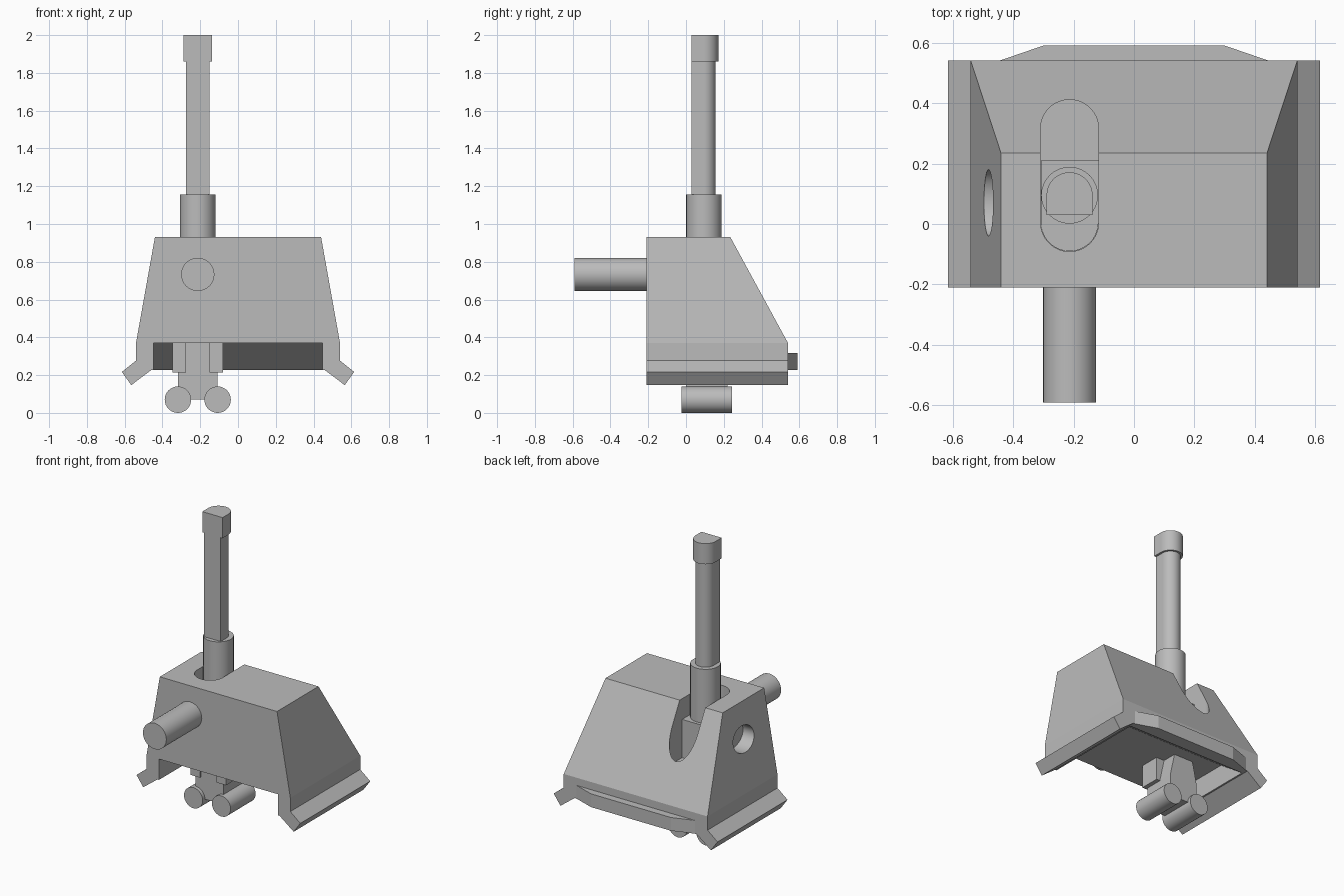
import bpy, bmesh
from math import sin, cos, pi, radians
from mathutils import Matrix, Vector

cube = bpy.data.objects.get("Cube")
if cube:
    bpy.data.objects.remove(cube, do_unlink=True)

grey = bpy.data.materials.new("plain_grey")
grey.use_nodes = True
grey.diffuse_color = (0.5, 0.5, 0.5, 1)
grey.node_tree.nodes["Principled BSDF"].inputs["Base Color"].default_value = (0.5, 0.5, 0.5, 1)

GUN_X, GUN_Y = -0.213, 0.095


def make(name, bm):
    bmesh.ops.recalc_face_normals(bm, faces=bm.faces[:])
    mesh = bpy.data.meshes.new(name)
    bm.to_mesh(mesh)
    bm.free()
    ob = bpy.data.objects.new(name, mesh)
    bpy.context.collection.objects.link(ob)
    mesh.materials.append(grey)
    return ob


def smooth(ob):
    bpy.ops.object.select_all(action='DESELECT')
    ob.select_set(True)
    bpy.context.view_layer.objects.active = ob
    bpy.ops.object.shade_smooth_by_angle(angle=radians(30))


def extrude(name, profile, axis, start, end):
    """Prism from a 2D profile: (x, y) for axis z, (x, z) for y, (y, z) for x."""
    place = {'x': lambda a, b, t: (t, a, b),
             'y': lambda a, b, t: (a, t, b),
             'z': lambda a, b, t: (a, b, t)}[axis]
    bm = bmesh.new()
    face = bm.faces.new([bm.verts.new(place(a, b, start)) for a, b in profile])
    new = bmesh.ops.extrude_face_region(bm, geom=[face])['geom']
    shift = Vector(place(0, 0, end - start))
    bmesh.ops.translate(bm, vec=shift, verts=[v for v in new if isinstance(v, bmesh.types.BMVert)])
    return make(name, bm)


def arc(cx, cy, rx, ry, a0=0, a1=360, n=32):
    full = a1 - a0 == 360
    return [(cx + rx * cos(radians(a0 + (a1 - a0) * i / n)),
             cy + ry * sin(radians(a0 + (a1 - a0) * i / n))) for i in range(n if full else n + 1)]


def cut(ob, cutter):
    mod = ob.modifiers.new("cut", 'BOOLEAN')
    mod.operation, mod.solver, mod.object = 'DIFFERENCE', 'EXACT', cutter
    bpy.ops.object.select_all(action='DESELECT')
    bpy.context.view_layer.objects.active = ob
    ob.select_set(True)
    bpy.ops.object.modifier_apply(modifier=mod.name)
    bpy.data.objects.remove(cutter, do_unlink=True)


# Housing: tapered block with a sloping back
bm = bmesh.new()
for s in (-1, 1):
    for x, y, z in ((.54, -.21, .37), (.54, .54, .37), (.44, -.21, .93), (.44, .235, .93)):
        bm.verts.new((s * x, y, z))
bmesh.ops.convex_hull(bm, input=bm.verts[:])
bmesh.ops.dissolve_limit(bm, angle_limit=0.01, verts=bm.verts[:], edges=bm.edges[:])
housing = make("housing", bm)

# Round-ended slot for the gun, and a sight opening in the right side
slot = arc(GUN_X, .315, .096, .096, 0, 180) + arc(GUN_X, .005, .096, .096, 180, 360)
cut(housing, extrude("slot_cutter", slot, 'z', .53, 1.1))
cut(housing, extrude("sight_cutter", arc(.07, .70, .11, .085), 'x', -.7, -.40))
smooth(housing)

# Side skirts with splayed flanges
for side, s in (("left", 1), ("right", -1)):
    skirt = [(.54, .37), (.54, .277), (.615, .217), (.565, .147), (.458, .228), (.447, .228), (.447, .37)]
    extrude(side + "_skirt", [(s * x, z) for x, z in skirt], 'y', -.21, .54)

# Back sill with a sloped inner face, and the bar behind it
extrude("back_sill", [(.30, .37), (.54, .37), (.54, .228), (.50, .228)], 'x', -.447, .447)
extrude("back_bar", [(-.445, .54), (.445, .54), (.30, .59), (-.30, .59)], 'z', .228, .318)

# Gun: cradle block in the slot, sleeve, flat-fronted barrel and muzzle
cradle = [(GUN_X + .095, .21), (GUN_X - .095, .21)] + arc(GUN_X, .005, .095, .095, 180, 360)
smooth(extrude("gun_cradle", cradle, 'z', .53, .79))
smooth(extrude("gun_sleeve", arc(GUN_X, GUN_Y, .094, .094), 'z', .78, 1.155))


def d_shape(r, flat):
    return [(GUN_X - r, flat), (GUN_X + r, flat)] + arc(GUN_X, GUN_Y, r, r, 0, 180)


smooth(extrude("gun_barrel", d_shape(.062, .03), 'z', 1.15, 1.865))
smooth(extrude("gun_muzzle", d_shape(.076, .03), 'z', 1.86, 2.0))

# Front tube
smooth(extrude("front_tube", arc(GUN_X, .733, .088, .088), 'y', -.59, -.20))

# Mount below: stem, side prongs and twin rollers
extrude("mount_stem", [(GUN_X + dx, z) for dx, z in
                       ((-.105, .07), (.105, .07), (.105, .22), (.07, .38), (-.07, .38), (-.105, .22))],
        'y', .0, .22)
for side, s in (("left", 1), ("right", -1)):
    x = GUN_X + s * .098
    extrude(side + "_prong", [(x - .035, .215), (x + .035, .215), (x + .035, .38), (x - .035, .38)],
            'y', -.015, .12)
    smooth(extrude(side + "_roller", arc(GUN_X + s * .105, .07, .07, .07), 'y', -.025, .243))
